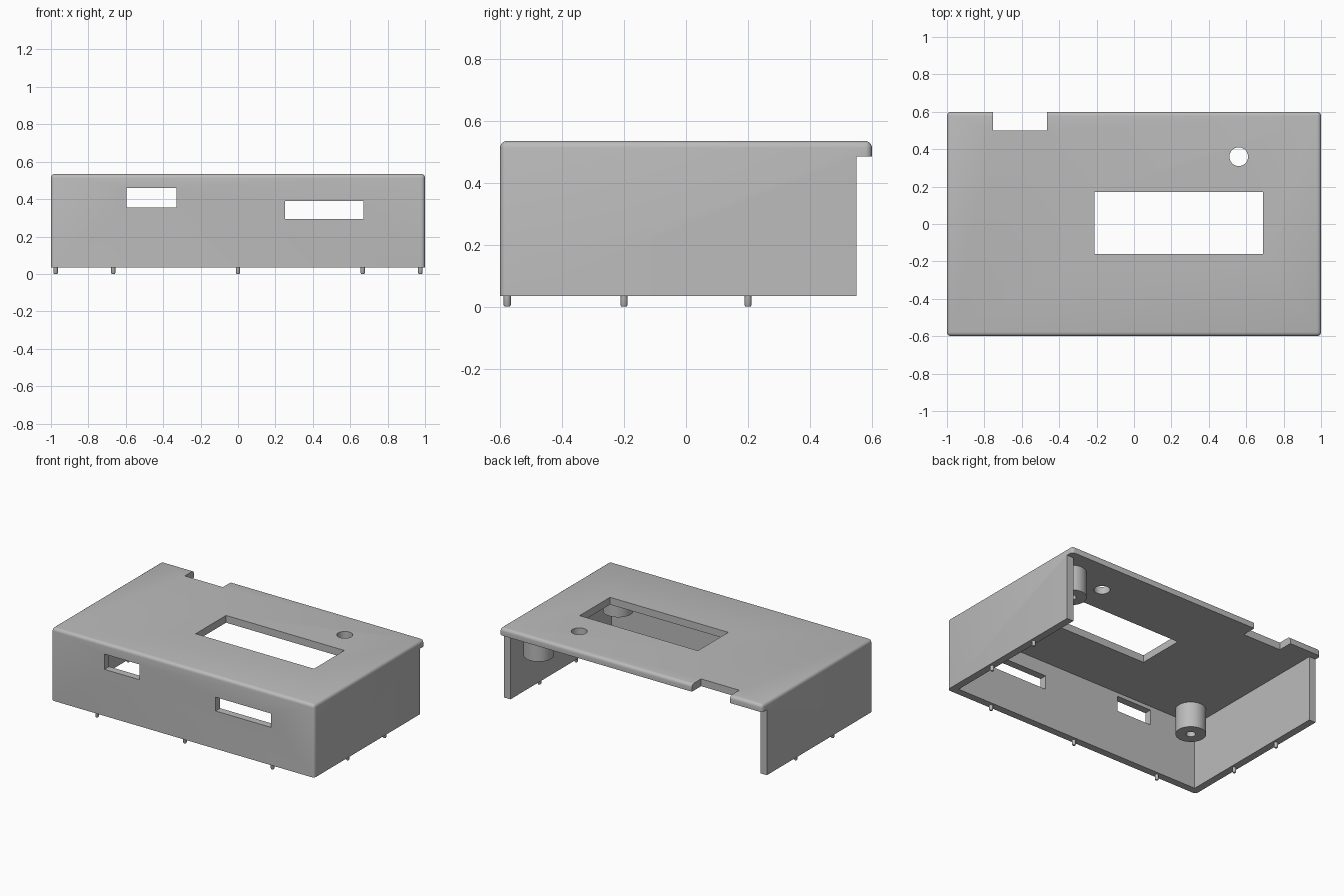
import bpy
import bmesh
import math
from mathutils import Matrix, Vector

cube = bpy.data.objects.get("Cube")
if cube:
    bpy.data.objects.remove(cube, do_unlink=True)

grey = bpy.data.materials.new("grey plastic")
grey.use_nodes = True
colour = (0.5, 0.5, 0.5, 1)
grey.diffuse_color = colour
grey.node_tree.nodes["Principled BSDF"].inputs["Base Color"].default_value = colour

BOTTOM, TOP, WALL = 0.035, 0.535, 0.05
CEILING = TOP - WALL


def add_object(name, bm):
    bmesh.ops.recalc_face_normals(bm, faces=bm.faces)
    mesh = bpy.data.meshes.new(name)
    bm.to_mesh(mesh)
    bm.free()
    mesh.materials.append(grey)
    obj = bpy.data.objects.new(name, mesh)
    bpy.context.collection.objects.link(obj)
    return obj


def box(x, y, z):
    """Box spanning three (low, high) ranges."""
    bm = bmesh.new()
    size = [b - a for a, b in (x, y, z)]
    centre = Vector([(a + b) / 2 for a, b in (x, y, z)])
    matrix = Matrix.Translation(centre) @ Matrix.Diagonal((*size, 1))
    bmesh.ops.create_cube(bm, size=1, matrix=matrix)
    return bm


def lathe(name, profile, x, y, steps):
    """Spin an (r, z) profile around a vertical axis at (x, y)."""
    bm = bmesh.new()
    verts = [bm.verts.new((x + r, y, z)) for r, z in profile]
    edges = [bm.edges.new(pair) for pair in zip(verts, verts[1:])]
    bmesh.ops.spin(bm, geom=verts + edges, cent=(x, y, 0), axis=(0, 0, 1),
                   angle=math.tau, steps=steps)
    bmesh.ops.remove_doubles(bm, verts=bm.verts, dist=0.0005)
    return add_object(name, bm)


def smooth(obj):
    bpy.ops.object.select_all(action="DESELECT")
    obj.select_set(True)
    bpy.context.view_layer.objects.active = obj
    bpy.ops.object.shade_smooth_by_angle(angle=math.radians(35))


def cut(target, bm):
    cutter = add_object("cutter", bm)
    cutter.hide_render = True
    mod = target.modifiers.new("cut", "BOOLEAN")
    mod.operation, mod.solver, mod.object = "DIFFERENCE", "EXACT", cutter
    bpy.context.view_layer.objects.active = target
    bpy.ops.object.modifier_apply(modifier=mod.name)
    bpy.data.objects.remove(cutter, do_unlink=True)


# Rounded outer shell: every edge but the bottom ones is softened
bm = box((-1, 1), (-0.6, 0.6), (BOTTOM, TOP))
soft = [e for e in bm.edges if max(v.co.z for v in e.verts) > CEILING]
bmesh.ops.bevel(bm, geom=soft, offset=0.022, segments=4, profile=0.5,
                affect="EDGES")
shell = add_object("case_cover", bm)

# Hollow inside, and open back below the lip
cut(shell, box((-1 + WALL, 1 - WALL), (-0.6 + WALL, 0.58), (-0.2, CEILING)))
cut(shell, box((-1.2, 1.2), (0.6 - WALL, 0.8), (-0.2, CEILING)))

# Display window, back notch and two front ports
cut(shell, box((-0.21, 0.69), (-0.16, 0.17), (0.4, 0.7)))
cut(shell, box((-0.755, -0.465), (0.5, 0.8), (0.4, 0.7)))
cut(shell, box((-0.595, -0.33), (-0.7, -0.5), (0.355, 0.46)))
cut(shell, box((0.25, 0.67), (-0.7, -0.5), (0.295, 0.39)))

# Round button hole
bm = bmesh.new()
bmesh.ops.create_cone(bm, cap_ends=True, segments=32, radius1=0.05, radius2=0.05,
                      depth=0.3, matrix=Matrix.Translation((0.56, 0.36, TOP)))
cut(shell, bm)
smooth(shell)

# Screw posts with blind holes, hanging from the ceiling
post_profile = [(0, 0.45), (0.03, 0.45), (0.03, 0.31), (0.095, 0.31),
                (0.095, CEILING + 0.01), (0, CEILING + 0.01)]
for name, x, y in (("front_right_post", -0.81, -0.42),
                   ("front_left_post", 0.81, -0.42),
                   ("back_left_post", 0.84, 0.40)):
    smooth(lathe(name, post_profile, x, y, 32))

# Locating pins under the walls
pin_profile = [(0, 0), (0.008, 0), (0.012, 0.006), (0.012, 0.05), (0, 0.05)]
pins = [(x, -0.577) for x in (-0.667, 0, 0.667)]
pins += [(x, y) for x in (-0.975, 0.975) for y in (-0.2, 0.2)]
for i, (x, y) in enumerate(pins):
    smooth(lathe(f"locating_pin_{i + 1}", pin_profile, x, y, 12))
